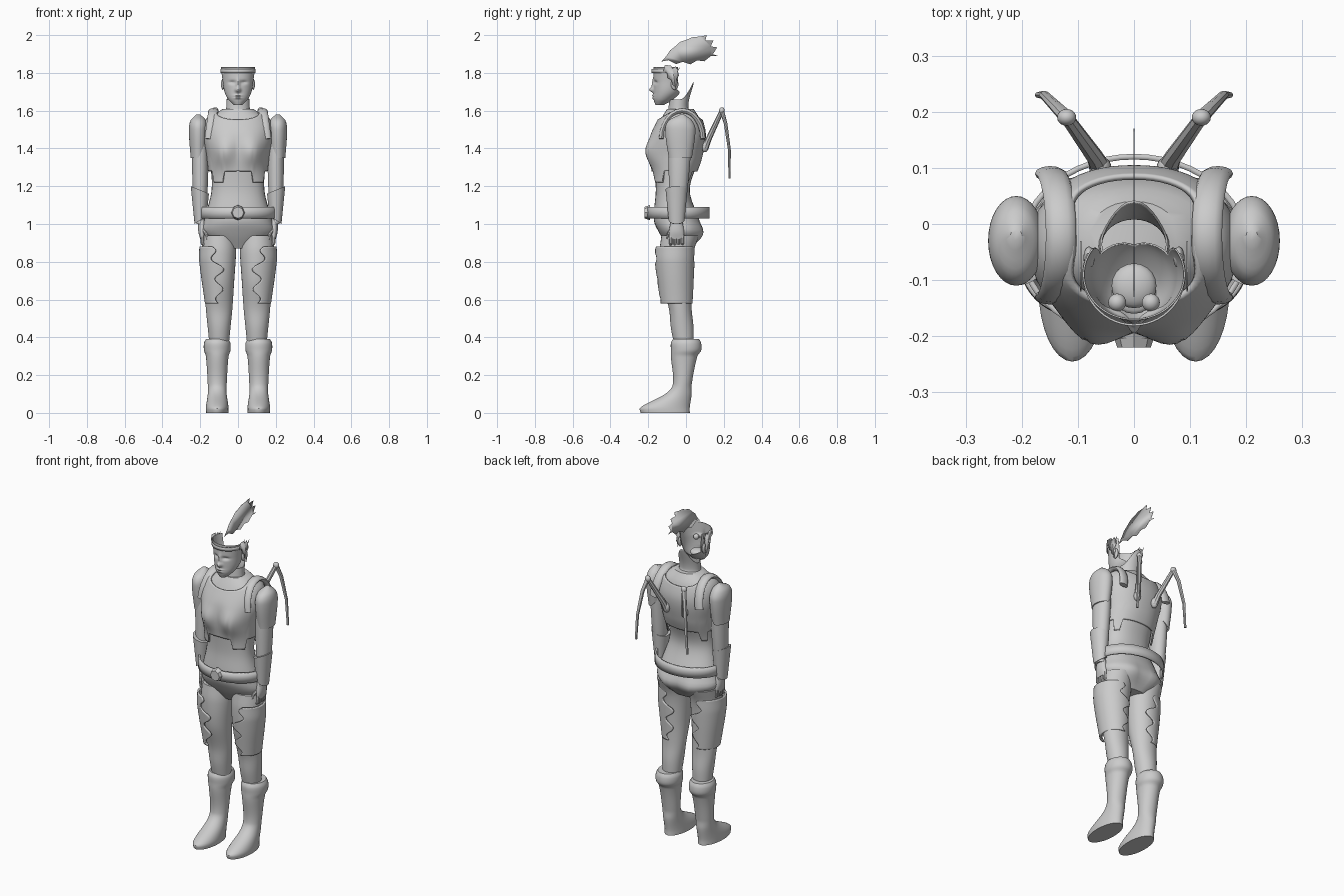
import bpy, bmesh
from math import sin, cos, pi, tau, exp, copysign, radians, degrees
from mathutils import Vector

cube = bpy.data.objects.get("Cube")
if cube:
    bpy.data.objects.remove(cube, do_unlink=True)

shade = (0.6, 0.6, 0.6, 1)
grey = bpy.data.materials.new("plain_grey")
grey.use_nodes = True
grey.diffuse_color = shade
grey.node_tree.nodes["Principled BSDF"].inputs["Base Color"].default_value = shade
parts = []


def finish(name, bm, mirror=False, thick=0):
    """Turn a bmesh into a named object, optionally thickened and mirrored."""
    bmesh.ops.remove_doubles(bm, verts=bm.verts, dist=0.00001)
    bmesh.ops.recalc_face_normals(bm, faces=bm.faces)
    mesh = bpy.data.meshes.new(name)
    bm.to_mesh(mesh)
    bm.free()
    mesh.materials.append(grey)
    part = bpy.data.objects.new(name, mesh)
    bpy.context.collection.objects.link(part)
    if thick:
        solidify = part.modifiers.new("thickness", "SOLIDIFY")
        solidify.thickness, solidify.offset = thick, 0
    if mirror:
        part.modifiers.new("mirror", "MIRROR")
    parts.append(part)


def skin(bm, rings, closed, caps):
    """Join neighbouring rings of vertices with quads."""
    count = len(rings[0])
    for lower, upper in zip(rings, rings[1:]):
        for i in range(count if closed else count - 1):
            j = (i + 1) % count
            bm.faces.new((lower[i], lower[j], upper[j], upper[i]))
    if caps:
        bm.faces.new(rings[0])
        bm.faces.new(rings[-1])


def section(table, z):
    """Smooth lookup of (centre y, radius x, radius y) in rows sorted by height."""
    last = len(table) - 1
    z = min(max(z, table[0][0]), table[last][0])
    k = next(i for i in range(last) if z <= table[i + 1][0])
    before, a, b, after = [table[min(max(k + d, 0), last)] for d in (-1, 0, 1, 2)]
    height = b[0] - a[0]
    t = (z - a[0]) / height
    ease = t * t * (3 - 2 * t)
    result = []
    for p, q, r, s in list(zip(before, a, b, after))[1:]:
        slope_in = (r - p) / (b[0] - before[0]) * height
        slope_out = (s - q) / (after[0] - a[0]) * height
        result.append(q + (r - q) * ease + t * (1 - t) * ((1 - t) * slope_in - t * slope_out))
    return result


def loft(name, table, x=0, low=None, high=None, arc=None, bumps=(), sides=32, rows=30,
         power=1, grow=0, caps=True, **options):
    """Body of elliptical sections; low and high vary by angle, arc by height."""
    bm, rings = bmesh.new(), []
    for row in range(rows + 1):
        ring = []
        for i in range(sides + 1 if arc else sides):
            angle = tau * i / sides - 1.5 * pi
            bottom = low(angle) if low else table[0][0]
            top = high(angle) if high else table[-1][0]
            z = bottom + (top - bottom) * row / rows
            if arc:
                start, end = arc(z)
                angle = radians(start + (end - start) * i / sides)
            centre, rx, ry = section(table, z)
            c, s = cos(angle), sin(angle)
            px = x + (rx + grow) * copysign(abs(c) ** power, c)
            py = centre + (ry + grow) * copysign(abs(s) ** power, s)
            for face, bx, bz, width, height, amount in bumps:
                if face * s > 0:
                    spread = ((abs(px) - bx) / width) ** 2 + ((z - bz) / height) ** 2
                    py += face * amount * abs(s) ** 0.5 * exp(-spread)
            ring.append(bm.verts.new((px, py, z)))
        rings.append(ring)
    skin(bm, rings, not arc, caps)
    finish(name, bm, **options)


def tube(name, points, start, end, flat=1, sides=8, **options):
    """Tapered tube along points; flat squashes it across the x direction."""
    bm, rings = bmesh.new(), []
    path = [Vector(p) for p in points]
    last = len(path) - 1
    for i, point in enumerate(path):
        along = (path[min(i + 1, last)] - path[max(i - 1, 0)]).normalized()
        across = Vector((1, 0, 0))
        across = (across - along * across.dot(along)).normalized()
        other = along.cross(across) * flat
        radius = start + (end - start) * i / last
        rings.append([bm.verts.new(point + radius * (across * cos(a) + other * sin(a)))
                      for a in [tau * k / sides for k in range(sides)]])
    skin(bm, rings, True, True)
    finish(name, bm, **options)


def ball(name, centre, size, **options):
    bm = bmesh.new()
    bmesh.ops.create_uvsphere(bm, u_segments=20, v_segments=12, radius=1)
    bmesh.ops.scale(bm, vec=size, verts=bm.verts)
    bmesh.ops.translate(bm, vec=centre, verts=bm.verts)
    finish(name, bm, **options)


def ragged_plate(name, x, edges, **options):
    """Flat plate; each edge is (start corner, teeth, tooth depth, bow)."""
    bm, verts = bmesh.new(), []
    for (corner, teeth, depth, bow), following in zip(edges, edges[1:] + edges[:1]):
        start, end = Vector(corner), Vector(following[0])
        step = (end - start) / (2 * teeth)
        outward = Vector((-step.y, step.x)).normalized()
        for k in range(2 * teeth):
            offset = bow * sin(pi * k / (2 * teeth)) - depth * (k % 2)
            spot = start + step * k + outward * offset
            verts.append(bm.verts.new((x, spot.x, spot.y)))
    bm.faces.new(verts)
    finish(name, bm, thick=0.002, **options)


# Torso and hips
torso = [(.87, -.03, .08, .06), (.95, -.03, .19, .11), (1.02, -.05, .18, .12),
         (1.18, -.07, .14, .09), (1.35, -.05, .15, .12), (1.47, -.04, .17, .13),
         (1.56, -.03, .15, .1), (1.61, -.03, .08, .07)]
loft("torso", torso, power=.9, rows=44, bumps=[(1, .08, .94, .06, .06, .02)])


# Vest with a curved neckline and a notched lower edge
def vest_hem(angle):
    turn = abs(degrees(angle) + 90)
    return 1.22 if 28 < turn < 60 or 115 < turn < 140 else 1.28


def vest_neckline(angle):
    return 1.6 - .05 * sin(angle) ** 2


loft("vest", torso, low=vest_hem, high=vest_neckline, power=.9, grow=.01, sides=72, rows=36,
     caps=False, thick=.01, bumps=[(-1, .08, 1.38, .06, .07, .04)])
sweep = [pi * k / 12 for k in range(13)]
tube("shoulder_strap", [(.15 - .02 * sin(a), -.02 - .11 * cos(a), 1.45 + .15 * sin(a))
                        for a in sweep], .027, .027, flat=.5, sides=12, mirror=True)

# Belt and buckle
loft("belt", [(1.03, -.04, .2, .16), (1.09, -.04, .2, .16)], sides=48, rows=2,
     caps=False, thick=.01)
tube("buckle", [(0, -.19, 1.06), (0, -.22, 1.06)], .04, .03)

# Legs and boots
loft("leg", [(.35, -.01, .05, .05), (.45, -.02, .06, .06), (.55, -.03, .07, .06),
             (.7, -.05, .08, .08), (.85, -.05, .09, .09), (.94, -.03, .09, .1)],
     x=.1, mirror=True)
loft("boot", [(0, -.11, .06, .13), (.03, -.11, .06, .13), (.1, -.04, .05, .07),
              (.15, -.02, .05, .05), (.3, -.01, .06, .07), (.33, 0, .07, .08),
              (.37, 0, .07, .08), (.39, 0, .06, .07)], x=.11, rows=48, mirror=True)


# Thigh guard with a ragged edge, wrapped round the outer side
def guard_arc(z):
    reach = 60 + 30 * min(1, (.88 - z) * 10) + 15 * sin(60 * z)
    return -reach, reach + 10


loft("thigh_guard", [(.58, -.05, .07, .08), (.8, -.06, .1, .1), (.88, -.06, .1, .1)],
     x=.1, arc=guard_arc, rows=44, caps=False, thick=.01, mirror=True)

# Arms, shoulder guards and bracers
loft("arm", [(1, -.05, .02, .03), (1.2, -.04, .04, .05), (1.45, -.03, .04, .06),
             (1.54, -.02, .02, .05)], x=.2, mirror=True)
loft("shoulder_guard", [(1.34, -.03, .04, .06), (1.5, -.03, .05, .08), (1.55, -.03, .04, .06),
                        (1.58, -.02, .01, .01)], x=.21, mirror=True,
     low=lambda angle: 1.35 + .05 * max(0, -cos(angle)))
loft("bracer", [(1, -.05, .03, .04), (1.2, -.05, .05, .06)], x=.2, mirror=True,
     low=lambda angle: 1.02 - .02 * cos(angle), high=lambda angle: 1.18 + .02 * cos(angle))

# Hands
loft("palm", [(.92, -.05, .01, .04), (.96, -.05, .02, .04), (1.02, -.05, .02, .03)],
     x=.19, rows=12, mirror=True)
for i, finger in enumerate(("index", "middle", "ring", "little")):
    y = .02 * i - .08
    tip = .87 + .01 * abs(i - 1.5)
    tube(finger + "_finger", [(.19, y, .94), (.19, y, .9), (.17, y, tip)], .01, .008, mirror=True)
tube("thumb", [(.19, -.07, .98), (.17, -.09, .95), (.16, -.1, .92)], .012, .007, mirror=True)

# Neck, rising to a point at the nape
loft("neck", [(1.57, -.03, .07, .07), (1.62, -.04, .06, .05), (1.75, -.02, .06, .06)],
     high=lambda angle: 1.66 + .09 * max(0, sin(angle)) ** 3, caps=False, thick=.004)


# Head: face shell, open at the crown and back
def face_arc(z):
    half = 180 - 55 * min(1, max(0, 40 * (z - 1.69)))
    return -90 - half, -90 + half


nose_tip = (-1, 0, 1.71, .013, .012, .02)
nose_bridge = (-1, 0, 1.74, .01, .03, .01)
eye_socket = (-1, .03, 1.75, .02, .01, -.01)
upper_lip = (-1, 0, 1.68, .02, .005, .007)
lower_lip = (-1, 0, 1.667, .02, .005, .007)
loft("head", [(1.63, -.14, .02, .02), (1.66, -.12, .05, .05), (1.7, -.1, .07, .07),
              (1.76, -.09, .08, .08), (1.83, -.09, .09, .08)], arc=face_arc, sides=96, rows=64,
     caps=False, thick=.003, bumps=[nose_tip, nose_bridge, eye_socket, upper_lip, lower_lip])
ball("chin_underside", (0, -.12, 1.65), (.04, .04, .01))
ball("eyeball", (.03, -.14, 1.75), (.016, .016, .016), mirror=True)
ball("mouth_interior", (0, -.11, 1.68), (.04, .04, .02))
ball("ear", (.08, -.06, 1.74), (.01, .02, .03), mirror=True)
loft("headband", [(1.8, -.09, .09, .09), (1.82, -.09, .09, .09)], rows=2, caps=False,
     arc=lambda z: (-205, 25), thick=.004)

# Hair: jagged side locks and a flat crest above the head
ragged_plate("side_lock", .095, [((-.12, 1.81), 1, 0, .02), ((-.08, 1.84), 2, .015, 0),
                                 ((-.03, 1.83), 3, .01, 0), ((-.05, 1.7), 3, .01, 0)], mirror=True)
ragged_plate("hair_crest", 0, [((-.13, 1.86), 4, .004, .04), ((.11, 2), 3, .03, .02),
                               ((.17, 1.89), 4, .015, .03)])

# Jointed back arms
elbow = (.12, .19, 1.6)
ball("back_arm_socket", (.06, .1, 1.41), (.02, .02, .03), mirror=True)
tube("back_arm_upper", [(.06, .1, 1.4), (.07, .12, 1.45), elbow], .019, .012, mirror=True)
ball("back_arm_elbow", elbow, (.017, .015, .018), mirror=True)
tube("back_arm_lower", [elbow, (.14, .21, 1.53), (.16, .23, 1.39), (.17, .23, 1.24)],
     .014, .007, flat=.8, mirror=True)

# Smooth shading with crisp rims
bpy.ops.object.select_all(action="DESELECT")
for part in parts:
    part.select_set(True)
bpy.context.view_layer.objects.active = parts[0]
bpy.ops.object.shade_smooth_by_angle(angle=radians(40))
